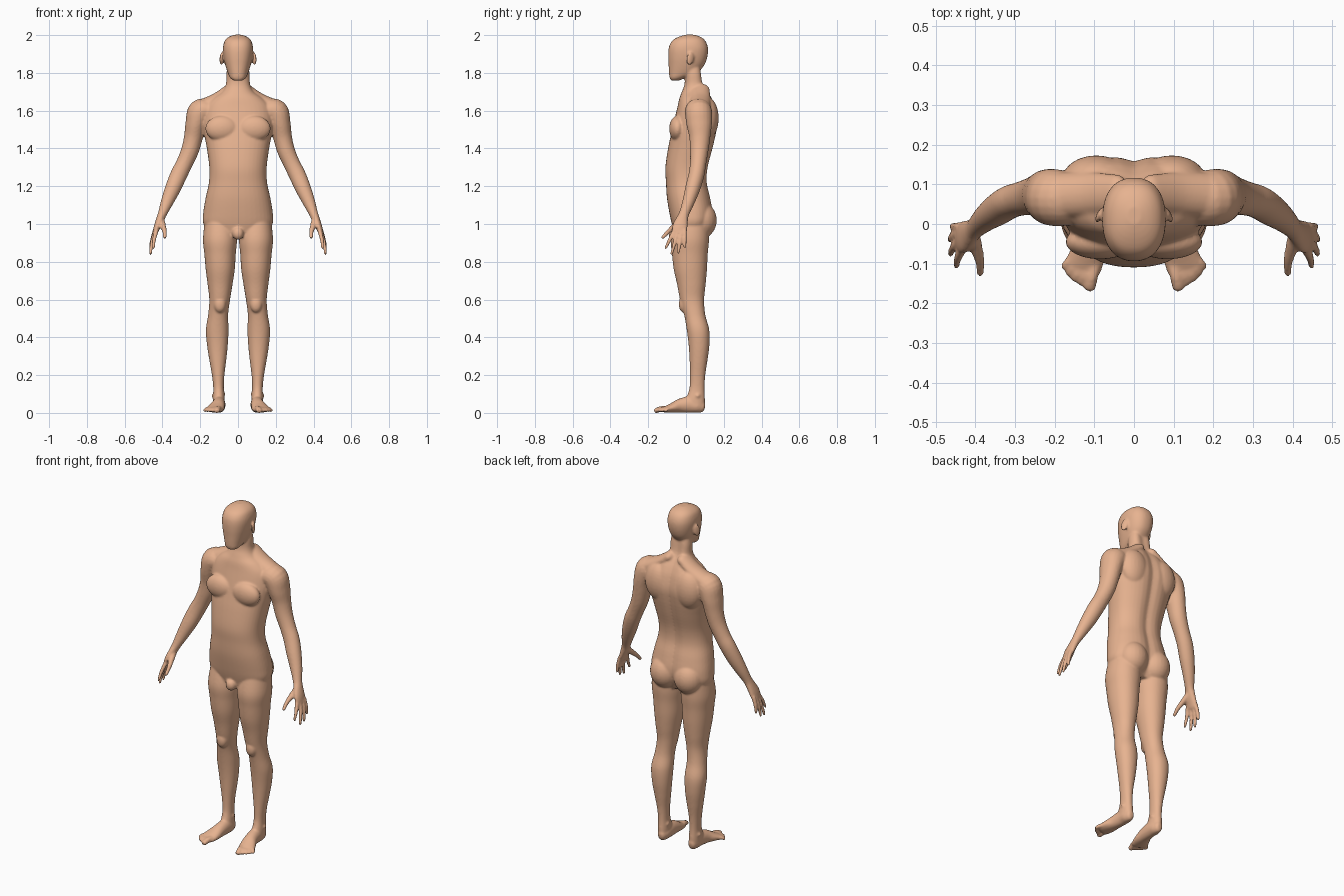
import bpy, bmesh
from math import sin, cos, pi, exp, copysign
from mathutils import Vector, Matrix, Euler

bm = bmesh.new()


def spline(rows, n=5):
    """Catmull-Rom resampling of rows of numbers."""
    out = []
    for i in range(len(rows) - 1):
        a, b, c, d = (rows[max(0, min(len(rows) - 1, i + k))] for k in (-1, 0, 1, 2))
        for j in range(n):
            t = j / n
            out.append([0.5 * (2 * q + (r - p) * t + (2 * p - 5 * q + 4 * r - s) * t * t
                               + (3 * q - p - 3 * r + s) * t ** 3)
                        for p, q, r, s in zip(a, b, c, d)])
    return out + [list(rows[-1])]


def skin(rings):
    """Bridge closed rings of points and cap both ends."""
    vs = [[bm.verts.new(p) for p in ring] for ring in rings]
    n = len(vs[0])
    for a, b in zip(vs, vs[1:]):
        for i in range(n):
            bm.faces.new((a[i], a[(i + 1) % n], b[(i + 1) % n], b[i]))
    bm.faces.new(vs[0][::-1])
    bm.faces.new(vs[-1])


def power(v, e):
    return copysign(abs(v) ** (2 / e), v)


def stack(rows, e=2.0, groove=0.0, cx=0.0, n=40):
    """Horizontal sections: z, centre x, half width, front y, back y."""
    rings = []
    for z, x, rx, yf, yb in spline(rows):
        ring = []
        for k in range(n):
            a = 2 * pi * k / n
            px = rx * power(cos(a), e)
            py = (yf + yb) / 2 + (yb - yf) / 2 * power(sin(a), e)
            if sin(a) > 0:
                py -= groove * exp(-(px / 0.03) ** 2)
            ring.append((x + px, py, z))
        rings.append(ring)
    skin(rings)


def limb(rows, ref, side, n=20):
    """Tube along a path: x, y, z, radius along ref, radius across; rounded ends."""
    pts = spline(rows)
    pos = [Vector(p[:3]) for p in pts]
    rings = []
    for i, p in enumerate(pts):
        t = (pos[min(i + 1, len(pos) - 1)] - pos[max(i - 1, 0)]).normalized()
        u = (ref - t * ref.dot(t)).normalized()
        v = t.cross(u)
        caps = [(0, 1)]
        if i == 0:
            caps = [(-0.8, 0.5), (-0.5, 0.83), (0, 1)]
        elif i == len(pts) - 1:
            caps = [(0, 1), (0.5, 0.83), (0.8, 0.5)]
        r = min(p[3], p[4])
        for off, f in caps:
            ring = []
            for k in range(n):
                a = 2 * pi * k / n
                q = pos[i] + t * off * r + (u * p[3] * cos(a) + v * p[4] * sin(a)) * f
                ring.append((q.x * side, q.y, q.z))
            rings.append(ring)
    skin(rings)


def blob(loc, size, rot=(0, 0, 0)):
    m = Matrix.Translation(loc) @ Euler(rot).to_matrix().to_4x4() @ Matrix.Diagonal((*size, 1))
    bmesh.ops.create_uvsphere(bm, u_segments=24, v_segments=16, radius=1, matrix=m)


X, Y = Vector((1, 0, 0)), Vector((0, 1, 0))

# torso and neck
stack([(0.93, 0, .14, -.055, .10), (1.0, 0, .183, -.075, .135), (1.06, 0, .184, -.088, .145),
       (1.14, 0, .171, -.101, .132), (1.22, 0, .154, -.106, .115), (1.3, 0, .152, -.109, .12),
       (1.4, 0, .165, -.095, .145), (1.48, 0, .180, -.078, .163), (1.55, 0, .188, -.062, .172),
       (1.62, 0, .175, -.045, .160), (1.665, 0, .135, -.035, .142), (1.70, 0, .085, -.022, .122),
       (1.74, 0, .064, -.008, .098), (1.80, 0, .061, -.005, .088), (1.86, 0, .05, 0, .08)],
      e=2.3, groove=0.014)

# head with its smooth, flat face
stack([(1.760, 0, .026, -.080, -.035), (1.775, 0, .042, -.087, .0), (1.80, 0, .054, -.090, .06),
       (1.84, 0, .067, -.092, .096), (1.88, 0, .076, -.094, .112), (1.92, 0, .080, -.093, .117),
       (1.95, 0, .077, -.086, .112), (1.975, 0, .067, -.068, .098), (1.992, 0, .046, -.036, .075),
       (2.002, 0, .018, -.002, .044)], e=2.3)

# groin
blob((0, -.066, .95), (.03, .027, .034))

for s in (1, -1):
    # ears
    blob((s * .087, .022, 1.875), (.008, .021, .036), (-.2, 0, s * .45))
    # chest, shoulder blades, buttocks, kneecaps
    blob((s * .085, -.045, 1.505), (.088, .044, .068))
    blob((s * .095, .115, 1.56), (.085, .058, .11))
    blob((s * .078, .082, 1.02), (.085, .081, .095))
    blob((s * .096, -.012, .575), (.032, .026, .045))
    # trapezius slope from neck to shoulder
    limb([(.04, .075, 1.715, .05, .03), (.11, .075, 1.66, .055, .036),
          (.19, .07, 1.61, .06, .05)], Y, s)

    # legs
    stack([(z, s * x, r, f, b) for z, x, r, f, b in (
        (1.02, .095, .08, -.06, .12), (.92, .0955, .09, -.080, .122), (.84, .095, .083, -.074, .115),
        (.76, .094, .077, -.065, .111), (.68, .095, .066, -.047, .104), (.6, .097, .055, -.032, .096),
        (.52, .105, .053, -.010, .102), (.44, .110, .060, .004, .123), (.36, .109, .055, .014, .124),
        (.28, .107, .045, .019, .114), (.2, .105, .033, .021, .102), (.13, .103, .028, .018, .098),
        (.07, .102, .031, .0, .100), (.03, .102, .03, .0, .098))], e=2.1)
    # ankle bones
    blob((s * .103, .062, .095), (.038, .022, .02), (0, s * .2, 0))

    # feet
    limb([(.1, .08, .034, .026, .034), (.1, .06, .038, .033, .038), (.1, .02, .044, .034, .044),
          (.105, -.03, .038, .037, .038), (.115, -.07, .027, .045, .027),
          (.128, -.108, .018, .048, .017)], X, s)
    # toes
    for bx, by, tx, ty, r in ((.098, -.10, .112, -.158, .017), (.119, -.11, .134, -.147, .0115),
                              (.134, -.11, .150, -.138, .011), (.148, -.10, .164, -.125, .0105),
                              (.16, -.085, .176, -.107, .0105)):
        limb([(bx, by, .02, r, r), ((bx + tx) / 2, (by + ty) / 2, .021, r * .9, r * .95),
              (tx, ty, .0125, r, r * .85)], X, s, 12)

    # arms running into the palms
    limb([(.15, .06, 1.60, .065, .055), (.197, .066, 1.592, .072, .070), (.222, .070, 1.53, .068, .057),
          (.236, .073, 1.46, .056, .050), (.254, .070, 1.39, .049, .047), (.284, .064, 1.32, .043, .044),
          (.314, .055, 1.26, .042, .045), (.344, .036, 1.19, .040, .042), (.374, .014, 1.12, .033, .034),
          (.400, -.010, 1.055, .027, .024), (.414, -.022, 1.02, .034, .021),
          (.428, -.032, .985, .041, .018), (.438, -.036, .955, .039, .014)], Y, s)
    # fingers
    for base, tip in (((.432, -.064, .962), (.448, -.108, .872)), ((.440, -.045, .955), (.463, -.076, .842)),
                      ((.443, -.024, .955), (.464, -.041, .848)), ((.440, -.006, .965), (.458, -.006, .878))):
        a, b = Vector(base), Vector(tip)
        mid = a.lerp(b, .5) + Vector((.004, 0, 0))
        limb([(*a, .0115, .012), (*mid, .0105, .011), (*b, .008, .008)], Y, s, 12)
    # thumb
    limb([(.408, -.025, 1.02, .02, .018), (.396, -.065, .985, .016, .015),
          (.388, -.098, .955, .012, .012), (.388, -.124, .928, .0095, .0095)], X, s, 12)

bmesh.ops.recalc_face_normals(bm, faces=bm.faces[:])
mesh = bpy.data.meshes.new("body")
bm.to_mesh(mesh)
bm.free()
body = bpy.data.objects.new("body", mesh)
bpy.context.collection.objects.link(body)

# fuse all parts into one smooth skin
remesh = body.modifiers.new("fuse", 'REMESH')
remesh.mode = 'VOXEL'
remesh.voxel_size = 0.0055
remesh.use_smooth_shade = True
soft = body.modifiers.new("soften", 'SMOOTH')
soft.factor = 0.5
soft.iterations = 8

mat = bpy.data.materials.new("skin")
mat.diffuse_color = (0.8, 0.45, 0.28, 1)
mesh.materials.append(mat)
mesh.polygons.foreach_set("use_smooth", [True] * len(mesh.polygons))
